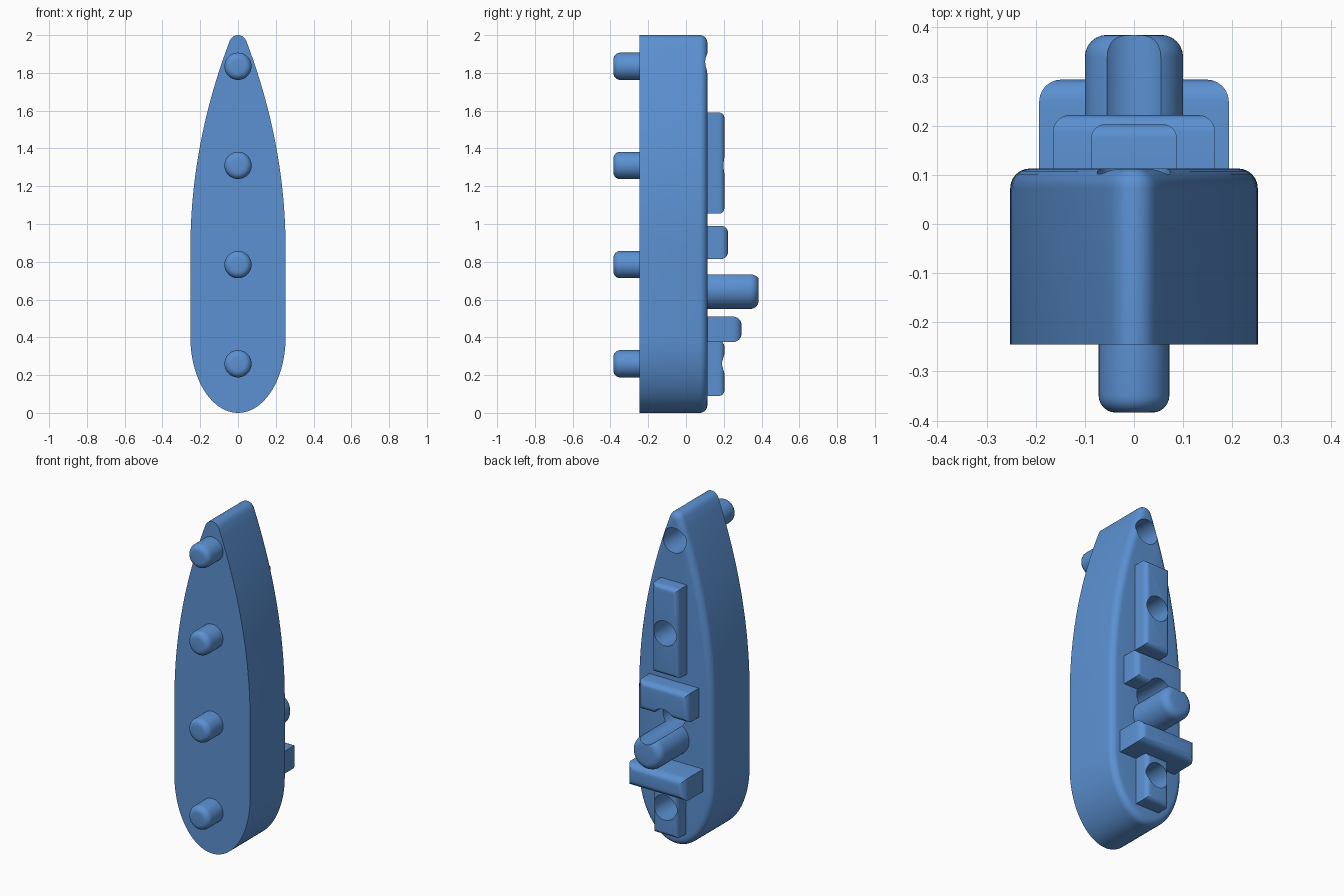
import bpy, bmesh, math

if "Cube" in bpy.data.objects:
    bpy.data.objects.remove(bpy.data.objects["Cube"])

blue = bpy.data.materials.new("toy blue")
blue.diffuse_color = (0.105, 0.283, 0.645, 1)
blue.use_nodes = True
blue.node_tree.nodes["Principled BSDF"].inputs["Base Color"].default_value = blue.diffuse_color

HOLE_Z = [0.26, 0.785, 1.31, 1.835]
DECK = 0.113
HOLE_R = 0.075


def circle(z, r, n=48):
    return [(r * math.cos(2 * math.pi * i / n), z + r * math.sin(2 * math.pi * i / n))
            for i in range(n)]


def rect(w, z0, z1):
    return [(-w, z0), (w, z0), (w, z1), (-w, z1)]


def extrude(name, profile, y0, y1, fillet=0.0, fillet_y=None):
    """Extrude an x-z profile along y and round the rim at fillet_y."""
    bm = bmesh.new()
    face = bm.faces.new([bm.verts.new((x, y0, z)) for x, z in profile])
    ret = bmesh.ops.extrude_face_region(bm, geom=[face])
    for v in [g for g in ret["geom"] if isinstance(g, bmesh.types.BMVert)]:
        v.co.y = y1
    bmesh.ops.recalc_face_normals(bm, faces=bm.faces[:])
    if fillet:
        rim = [e for e in bm.edges if all(abs(v.co.y - fillet_y) < 1e-5 for v in e.verts)]
        bmesh.ops.bevel(bm, geom=rim, offset=fillet, segments=6, profile=0.5,
                        affect='EDGES', clamp_overlap=True)
    mesh = bpy.data.meshes.new(name)
    bm.to_mesh(mesh)
    bm.free()
    mesh.materials.append(blue)
    ob = bpy.data.objects.new(name, mesh)
    bpy.context.collection.objects.link(ob)
    return ob


def activate(ob):
    bpy.ops.object.select_all(action='DESELECT')
    ob.select_set(True)
    bpy.context.view_layer.objects.active = ob


# Hull outline: elliptical stern, straight sides, parabolic bow, rounded tip
half = []
for i in range(1, 25):
    a = math.pi / 2 * i / 24
    half.append((0.252 * math.sin(a), 0.4 - 0.4 * math.cos(a)))
for i in range(25):
    z = 0.87 + 1.1 * i / 24
    half.append((0.252 - 0.172 * (z - 0.87) ** 2, z))
for i in range(1, 7):
    a = math.radians(20 + 70 * i / 7)
    half.append((0.045 * math.cos(a), 1.955 + 0.045 * math.sin(a)))
outline = [(0, 0)] + half + [(0, 2.0)] + [(-x, z) for x, z in reversed(half)]

parts = [
    extrude("hull", outline, -0.245, DECK, 0.04, DECK),
    extrude("fore_cabin", rect(0.087, 1.055, 1.59), 0.1, 0.203, 0.028, 0.203),
    extrude("bridge", rect(0.165, 0.815, 0.99), 0.1, 0.222, 0.035, 0.222),
    extrude("funnel", circle(0.65, 0.1), 0.1, 0.385, 0.045, 0.385),
    extrude("aft_bar", rect(0.193, 0.375, 0.51), 0.1, 0.294, 0.045, 0.294),
    extrude("aft_cabin", rect(0.08, 0.09, 0.38), 0.1, 0.203, 0.028, 0.203),
]

# Peg sockets bored through the deck and superstructure
for z in HOLE_Z:
    cutter = extrude("socket_cutter", circle(z, HOLE_R), -0.07, 0.6)
    cutter.hide_render = True
    for ob in parts:
        zs = [v.co.z for v in ob.data.vertices]
        if min(zs) > z + HOLE_R or max(zs) < z - HOLE_R:
            continue
        activate(ob)
        mod = ob.modifiers.new("socket", 'BOOLEAN')
        mod.operation = 'DIFFERENCE'
        mod.solver = 'EXACT'
        mod.object = cutter
        bpy.ops.object.modifier_apply(modifier=mod.name)
    bpy.data.objects.remove(cutter)

# Round pegs under the hull
for i, z in enumerate(HOLE_Z):
    parts.append(extrude(f"peg_{i + 1}", circle(z, 0.072), -0.235, -0.384, 0.035, -0.384))

for ob in parts:
    activate(ob)
    bpy.ops.object.shade_smooth_by_angle(angle=math.radians(30))
